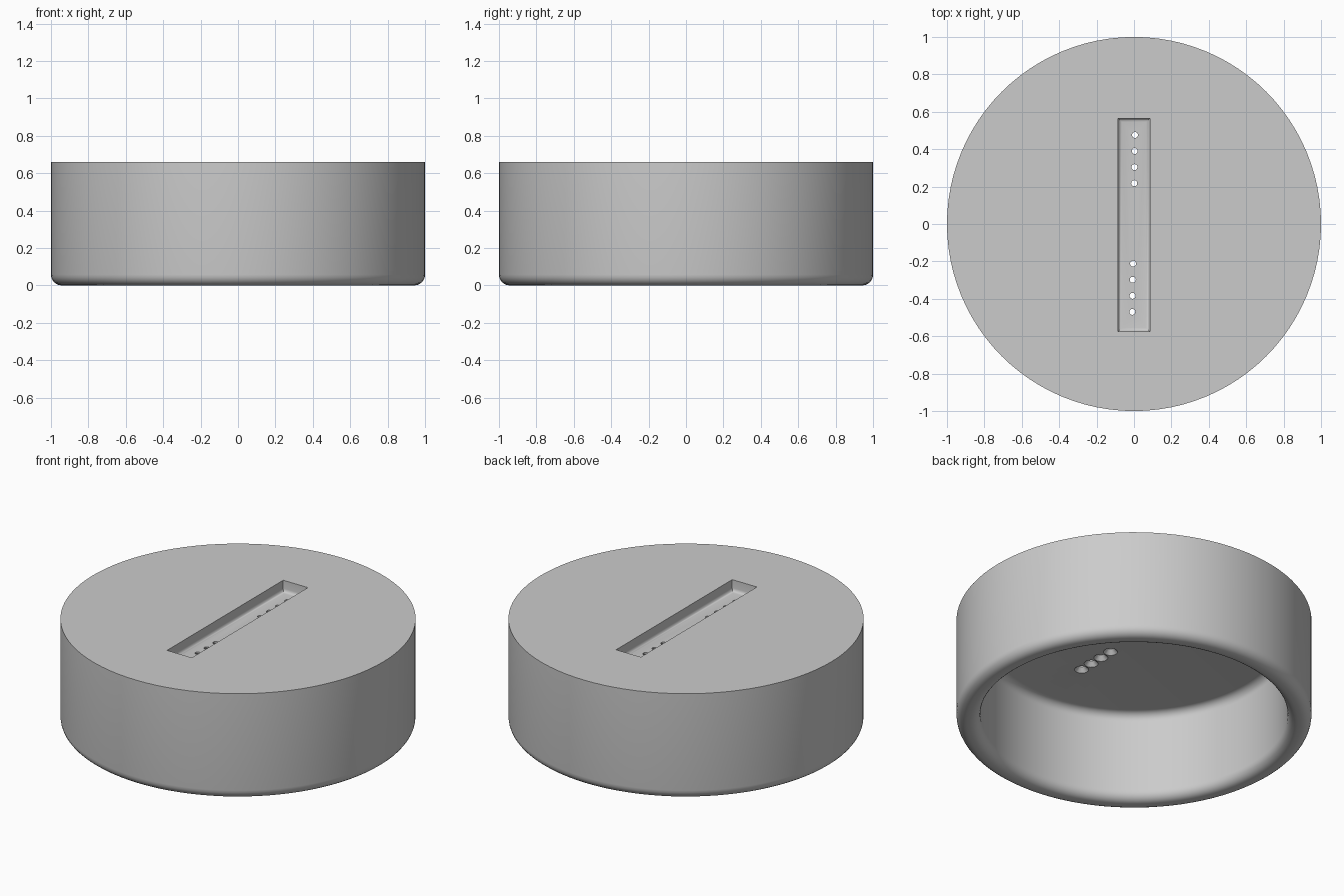
import bpy, bmesh
from math import sin, cos, pi, radians
from mathutils import Matrix, Vector

if "Cube" in bpy.data.objects:
    bpy.data.objects.remove(bpy.data.objects["Cube"])

HEIGHT, OUTER, INNER = 0.66, 1.0, 0.865
CEILING, SLOT_FLOOR = 0.555, 0.59
LIP, FILLET = 0.058, 0.05

grey = bpy.data.materials.new("plain_grey")
grey.use_nodes = True
grey.diffuse_color = (0.6, 0.6, 0.6, 1)
grey.node_tree.nodes["Principled BSDF"].inputs["Base Color"].default_value = (0.6, 0.6, 0.6, 1)


def make_object(name, bm):
    bmesh.ops.recalc_face_normals(bm, faces=bm.faces)
    mesh = bpy.data.meshes.new(name)
    bm.to_mesh(mesh)
    bm.free()
    mesh.materials.append(grey)
    obj = bpy.data.objects.new(name, mesh)
    bpy.context.collection.objects.link(obj)
    return obj


def arc(cx, cz, r, start, end, steps=6):
    angles = [radians(start + (end - start) * i / steps) for i in range(steps + 1)]
    return [(cx + r * cos(a), cz + r * sin(a)) for a in angles]


def revolve(name, profile, segments, centre=(0, 0)):
    """Turn an (r, z) profile that starts and ends on the axis."""
    bm = bmesh.new()
    verts = [bm.verts.new((r, 0, z)) for r, z in profile]
    edges = [bm.edges.new(pair) for pair in zip(verts, verts[1:])]
    bmesh.ops.spin(bm, geom=verts + edges, cent=(0, 0, 0), axis=(0, 0, 1),
                   angle=2 * pi, steps=segments, use_merge=False)
    bmesh.ops.remove_doubles(bm, verts=bm.verts, dist=0.0001)
    bmesh.ops.translate(bm, verts=bm.verts, vec=(*centre, 0))
    return make_object(name, bm)


def cut(target, cutter):
    cutter.hide_render = True
    mod = target.modifiers.new("cut", 'BOOLEAN')
    mod.operation, mod.solver, mod.object = 'DIFFERENCE', 'EXACT', cutter
    bpy.context.view_layer.objects.active = target
    bpy.ops.object.modifier_apply(modifier=mod.name)
    bpy.data.objects.remove(cutter)


# Hollow round body with a rounded lip, open underneath
profile = [(0, HEIGHT), (OUTER, HEIGHT)]
profile += arc(OUTER - LIP, LIP, LIP, 0, -90)
profile += arc(INNER + LIP, LIP, LIP, 270, 180)
profile += arc(INNER - FILLET, CEILING - FILLET, FILLET, 0, 90)
profile += [(0, CEILING)]
body = revolve("round_housing", profile, 96)

# Long slot in the top with a rounded floor
bm = bmesh.new()
bmesh.ops.create_cube(bm, size=1, matrix=Matrix.Translation((0, -0.005, SLOT_FLOOR + 0.1))
                      @ Matrix.Diagonal((0.17, 1.14, 0.2, 1)))
floor_edges = [e for e in bm.edges if all(v.co.z < SLOT_FLOOR + 0.01 for v in e.verts)]
bmesh.ops.bevel(bm, geom=floor_edges, offset=0.02, segments=4, profile=0.5, affect='EDGES')
cut(body, make_object("slot_cutter", bm))

# Two rows of through holes, flared towards the inside
for row_centre in (0.347, -0.341):
    for i in range(4):
        y = row_centre + (i - 1.5) * 0.086
        hole = [(0, HEIGHT), (0.016, HEIGHT), (0.016, SLOT_FLOOR - 0.008),
                (0.04, CEILING), (0.04, CEILING - 0.02), (0, CEILING - 0.02)]
        cut(body, revolve("hole_cutter", hole, 20, (0.015 * y - 0.002, y)))

# Smooth shading with sharp edges kept
bpy.ops.object.select_all(action='DESELECT')
body.select_set(True)
bpy.context.view_layer.objects.active = body
bpy.ops.object.shade_smooth_by_angle(angle=radians(35))
